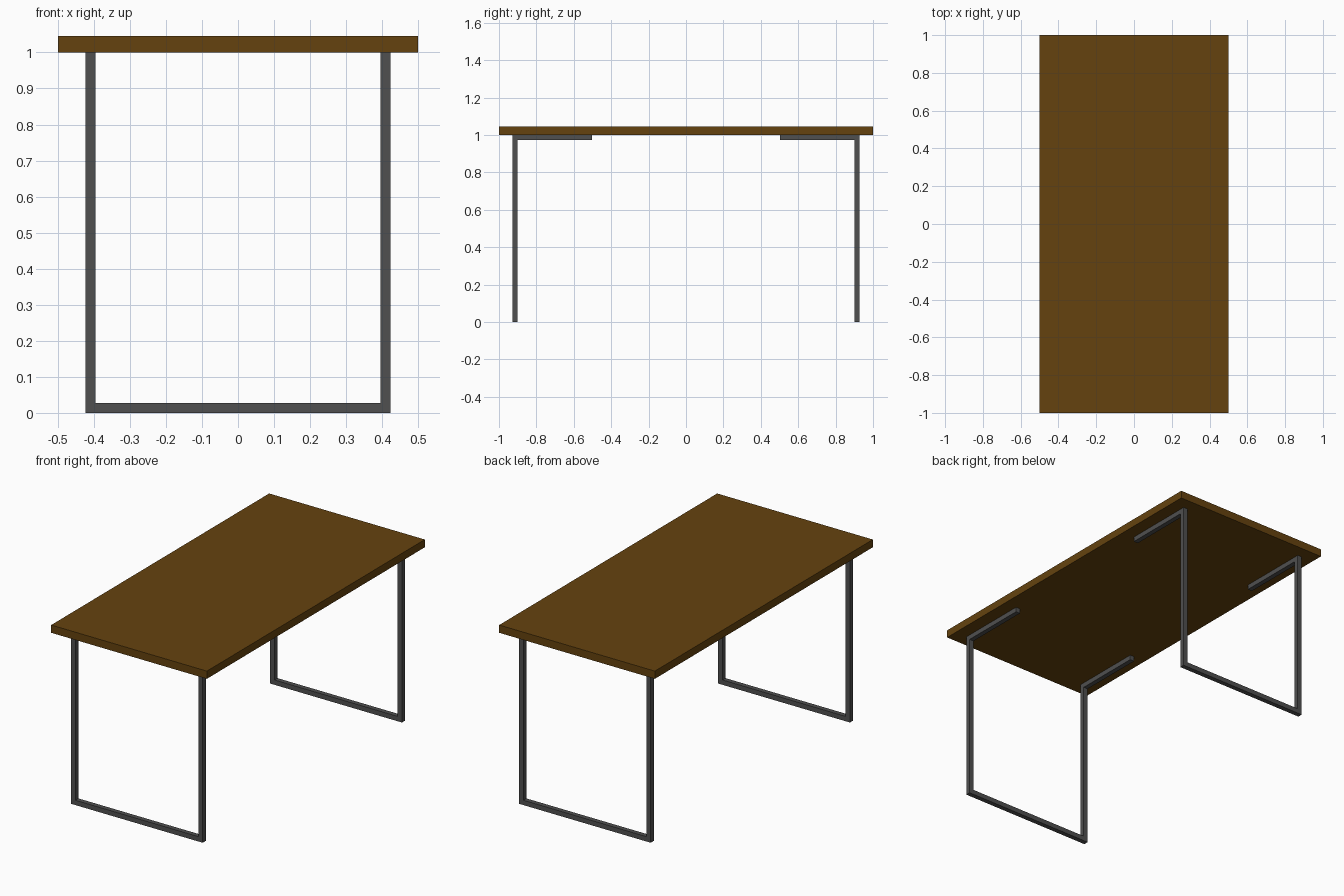
import bpy, bmesh
from mathutils import Vector

if "Cube" in bpy.data.objects:
    bpy.data.objects.remove(bpy.data.objects["Cube"])


def material(name, rgb):
    m = bpy.data.materials.new(name)
    m.diffuse_color = (*rgb, 1.0)
    m.use_nodes = True
    m.node_tree.nodes["Principled BSDF"].inputs["Base Color"].default_value = m.diffuse_color
    return m


wood = material("dark_brown_wood", (0.130, 0.055, 0.0045))
metal = material("dark_grey_metal", (0.080, 0.080, 0.080))


def finish(bm, name, mat):
    bmesh.ops.recalc_face_normals(bm, faces=bm.faces)
    me = bpy.data.meshes.new(name)
    bm.to_mesh(me)
    bm.free()
    me.materials.append(mat)
    ob = bpy.data.objects.new(name, me)
    bpy.context.collection.objects.link(ob)
    return ob


def square_tube(name, path, half, mat):
    """Sweep a square section along a right-angled path with mitred corners."""
    pts = [Vector(p) for p in path]
    dirs = [(b - a).normalized() for a, b in zip(pts, pts[1:])]
    bm = bmesh.new()
    # starting section lies in the xz plane (first run goes along y)
    ring = [bm.verts.new(pts[0] + Vector((sx * half, 0, sz * half)))
            for sx, sz in ((-1, -1), (1, -1), (1, 1), (-1, 1))]
    bm.faces.new(ring)
    for i, d in enumerate(dirs):
        p = pts[i + 1]
        n = d + dirs[i + 1] if i + 1 < len(dirs) else d
        new = [bm.verts.new(v.co + d * ((p - v.co).dot(n) / d.dot(n))) for v in ring]
        for k in range(4):
            j = (k + 1) % 4
            bm.faces.new((ring[k], ring[j], new[j], new[k]))
        ring = new
    bm.faces.new(ring)
    return finish(bm, name, mat)


# Tabletop slab
bm = bmesh.new()
bmesh.ops.create_cube(bm, size=1.0)
for v in bm.verts:
    v.co = Vector((v.co.x * 1.0, v.co.y * 2.0, 1.0225 + v.co.z * 0.045))
finish(bm, "tabletop", wood)

# Leg frames: support arm, leg, floor bar, leg, support arm
H, X, Y, ARM, TOP = 0.014, 0.409, 0.914, 0.503, 1.0
for name, s in (("front_leg_frame", -1), ("back_leg_frame", 1)):
    square_tube(name, [
        (-X, s * ARM, TOP - H), (-X, s * Y, TOP - H), (-X, s * Y, H),
        (X, s * Y, H), (X, s * Y, TOP - H), (X, s * ARM, TOP - H),
    ], H, metal)
